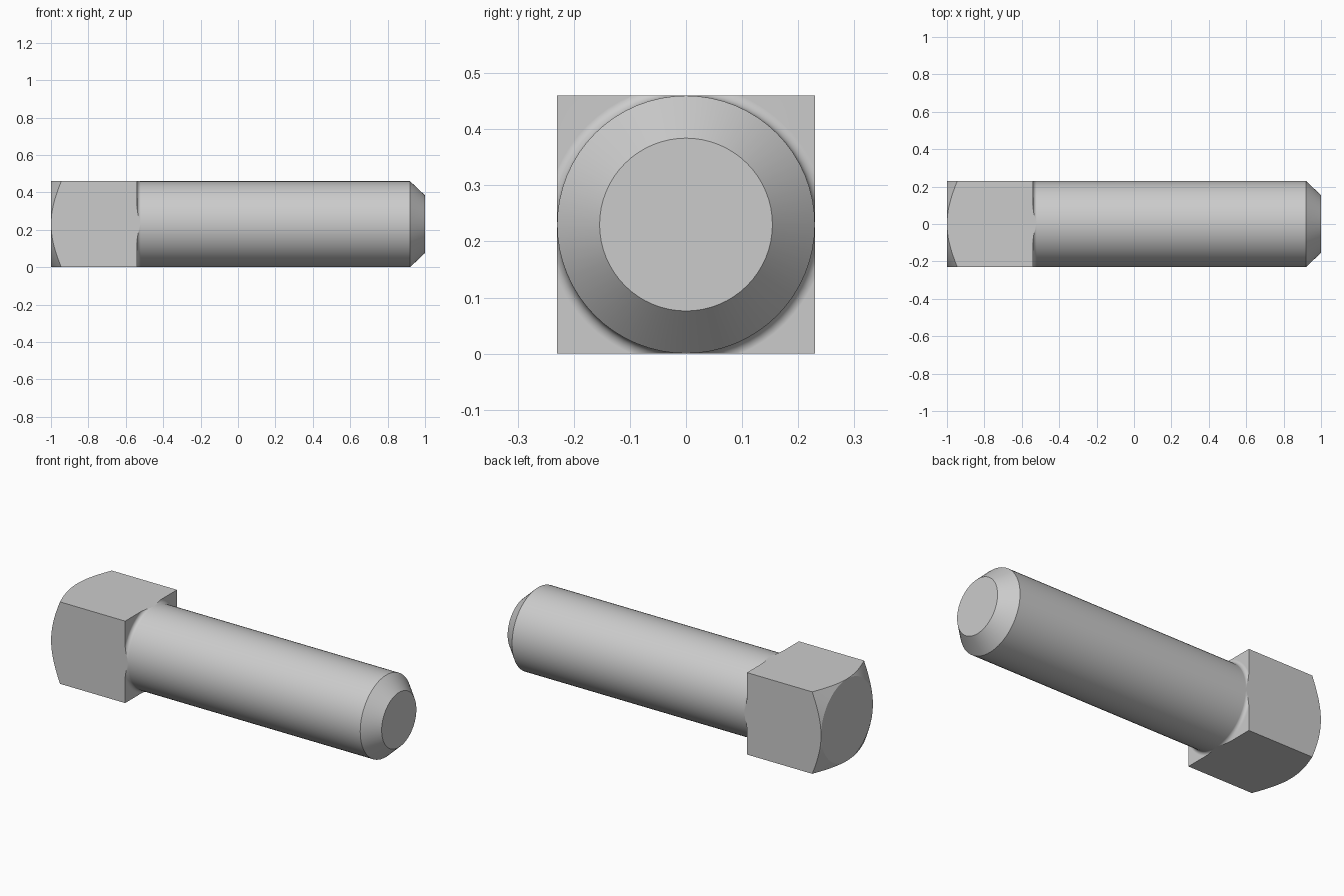
import bpy, bmesh, math
from mathutils import Matrix, Vector

if "Cube" in bpy.data.objects:
    bpy.data.objects.remove(bpy.data.objects["Cube"], do_unlink=True)

HALF = 0.23          # half width of the square head, and shank radius
HEAD_END, SEAT, CONE, TIP = -1.0, -0.54, 0.92, 1.0
FILLET = 0.02
SEGMENTS = 64

steel = bpy.data.materials.new("plain grey steel")
steel.use_nodes = True
grey = (0.6, 0.6, 0.6, 1)
steel.diffuse_color = grey
steel.node_tree.nodes["Principled BSDF"].inputs["Base Color"].default_value = grey


def add_object(name, bm):
    bmesh.ops.recalc_face_normals(bm, faces=bm.faces)
    mesh = bpy.data.meshes.new(name)
    bm.to_mesh(mesh)
    bm.free()
    mesh.materials.append(steel)
    obj = bpy.data.objects.new(name, mesh)
    bpy.context.collection.objects.link(obj)
    return obj


# Turned blank: crowned head, fillet under the head, shank and chamfered tip
radius = HALF - 0.0003
crown = 0.12
profile = [(HEAD_END, 0), (HEAD_END, radius),
           (HEAD_END + crown * math.tan(math.radians(30)), radius + crown),
           (SEAT, radius + crown)]
for i in range(7):
    a = math.pi / 2 * i / 6
    profile.append((SEAT + FILLET * (1 - math.cos(a)),
                    radius + FILLET * (1 - math.sin(a))))
profile += [(CONE, radius), (TIP, 0.154), (TIP, 0)]

bm = bmesh.new()
verts = [bm.verts.new((x, r, 0)) for x, r in profile]
edges = [bm.edges.new(pair) for pair in zip(verts, verts[1:])]
bmesh.ops.spin(bm, geom=verts + edges, axis=(1, 0, 0), cent=(0, 0, 0),
               angle=math.tau, steps=SEGMENTS)
bmesh.ops.remove_doubles(bm, verts=bm.verts, dist=1e-5)
bmesh.ops.translate(bm, verts=bm.verts, vec=(0, 0, HALF))
bolt = add_object("square_head_bolt", bm)

# Square bar that trims the head to four flats
bm = bmesh.new()
bmesh.ops.create_cube(bm, size=1, matrix=Matrix.Translation((0, 0, HALF))
                      @ Matrix.Diagonal((3, 2 * HALF, 2 * HALF, 1)))
bar = add_object("square_bar_cutter", bm)
bar.hide_render = True

trim = bolt.modifiers.new("square trim", 'BOOLEAN')
trim.operation = 'INTERSECT'
trim.solver = 'EXACT'
trim.object = bar
bpy.ops.object.select_all(action='DESELECT')
bpy.context.view_layer.objects.active = bolt
bolt.select_set(True)
bpy.ops.object.modifier_apply(modifier=trim.name)
bpy.data.objects.remove(bar, do_unlink=True)

# Merge flat regions, then smooth the round surfaces and keep the flats crisp
bm = bmesh.new()
bm.from_mesh(bolt.data)
bmesh.ops.dissolve_limit(bm, angle_limit=math.radians(0.5),
                         verts=bm.verts, edges=bm.edges)
bm.to_mesh(bolt.data)
bm.free()
bpy.ops.object.shade_smooth_by_angle(angle=math.radians(25))
normals = bolt.modifiers.new("flat face normals", 'WEIGHTED_NORMAL')
normals.keep_sharp = True
